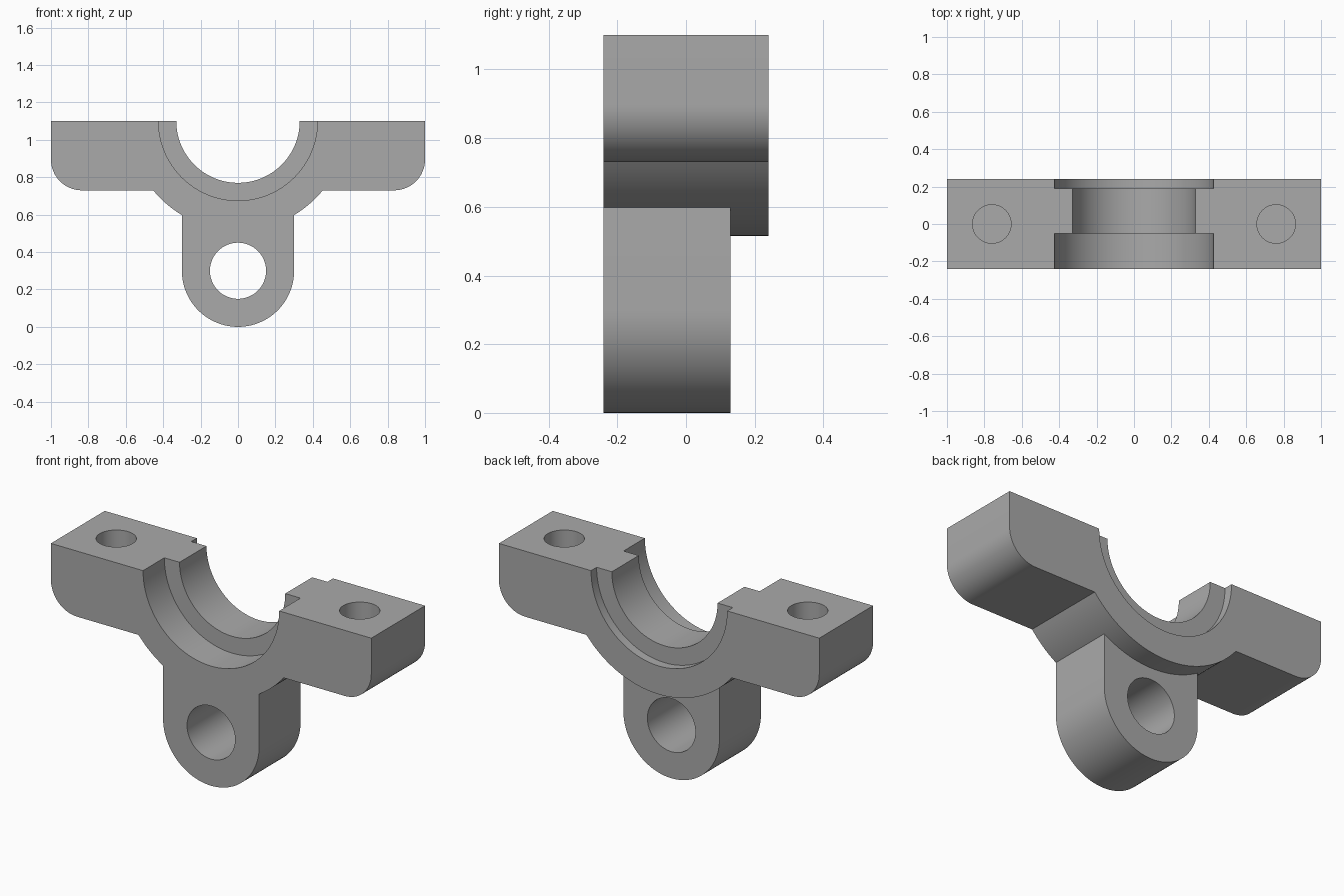
import bpy
import bmesh
from math import sin, cos, pi, radians, acos, asin, sqrt
from mathutils import Matrix

cube = bpy.data.objects.get("Cube")
if cube:
    bpy.data.objects.remove(cube, do_unlink=True)

TOP, FRONT, BACK = 1.1, -0.24, 0.24   # split plane and housing faces
EAR_Z, HUB_R = 0.73, 0.585
LUG_R, LUG_BACK = 0.3, 0.13
CORNER = 0.165

steel = bpy.data.materials.new("Grey Metal")
steel.use_nodes = True
GREY = (0.40, 0.40, 0.40, 1)
steel.diffuse_color = GREY
steel.node_tree.nodes["Principled BSDF"].inputs["Base Color"].default_value = GREY


def arc(cx, cz, r, a0, a1, n):
    return [(cx + r * cos(a0 + (a1 - a0) * i / n),
             cz + r * sin(a0 + (a1 - a0) * i / n)) for i in range(n + 1)]


def extrude_profile(name, points, y0, y1):
    """Extrude an x-z outline from y0 to y1."""
    bm = bmesh.new()
    face = bm.faces.new([bm.verts.new((x, y0, z)) for x, z in points])
    result = bmesh.ops.extrude_face_region(bm, geom=[face])
    verts = [v for v in result["geom"] if isinstance(v, bmesh.types.BMVert)]
    bmesh.ops.translate(bm, verts=verts, vec=(0, y1 - y0, 0))
    bmesh.ops.recalc_face_normals(bm, faces=bm.faces)
    return finish(name, bm)


def cylinder(name, r, depth, location, along_y=True):
    bm = bmesh.new()
    turn = Matrix.Rotation(radians(90), 4, "X") if along_y else Matrix()
    bmesh.ops.create_cone(bm, cap_ends=True, segments=96, radius1=r, radius2=r,
                          depth=depth, matrix=Matrix.Translation(location) @ turn)
    return finish(name, bm)


def finish(name, bm):
    mesh = bpy.data.meshes.new(name)
    bm.to_mesh(mesh)
    bm.free()
    mesh.materials.append(steel)
    obj = bpy.data.objects.new(name, mesh)
    bpy.context.collection.objects.link(obj)
    return obj


def combine(target, other, operation):
    """Apply a boolean and discard the helper."""
    mod = target.modifiers.new(operation.title(), "BOOLEAN")
    mod.operation, mod.object, mod.solver = operation, other, "EXACT"
    bpy.context.view_layer.objects.active = target
    bpy.ops.object.modifier_apply(modifier=mod.name)
    bpy.data.objects.remove(other, do_unlink=True)


# Housing outline: right half with rounded ear and hub arc, then mirrored
hub_start = asin((EAR_Z - TOP) / HUB_R)
half = [(1, TOP)]
half += arc(1 - CORNER, EAR_Z + CORNER, CORNER, 0, -pi / 2, 16)
half += arc(0, TOP, HUB_R, hub_start, -pi / 2, 24)
outline = half + [(-x, z) for x, z in reversed(half[:-1])]
housing = extrude_profile("bearing_bracket", outline, FRONT, BACK)

# Hanging lug with a round end, set back from the rear face
lug_outline = arc(0, LUG_R, LUG_R, pi, 2 * pi, 48) + [(LUG_R, 0.62), (-LUG_R, 0.62)]
lug = extrude_profile("lug", lug_outline, FRONT, LUG_BACK)
combine(housing, lug, "UNION")

# Bearing bore and its wider front and rear counterbores
for name, r, y0, y1 in (("bore", 0.33, -0.5, 0.5),
                        ("front_recess", 0.425, -0.5, -0.05),
                        ("rear_recess", 0.425, 0.19, 0.5)):
    cutter = cylinder(name, r, y1 - y0, (0, (y0 + y1) / 2, TOP))
    combine(housing, cutter, "DIFFERENCE")

# Pivot hole through the lug
combine(housing, cylinder("pivot_hole", 0.15, 1, (0, 0, LUG_R)), "DIFFERENCE")

# Blind bolt holes in the ears
BOLT_DEPTH = 0.25
for side in (-1, 1):
    hole = cylinder("bolt_hole", 0.103, 2 * BOLT_DEPTH, (side * 0.76, 0, TOP), False)
    combine(housing, hole, "DIFFERENCE")

bpy.ops.object.select_all(action="DESELECT")
housing.select_set(True)
bpy.context.view_layer.objects.active = housing
bpy.ops.object.shade_smooth_by_angle(angle=radians(25))
